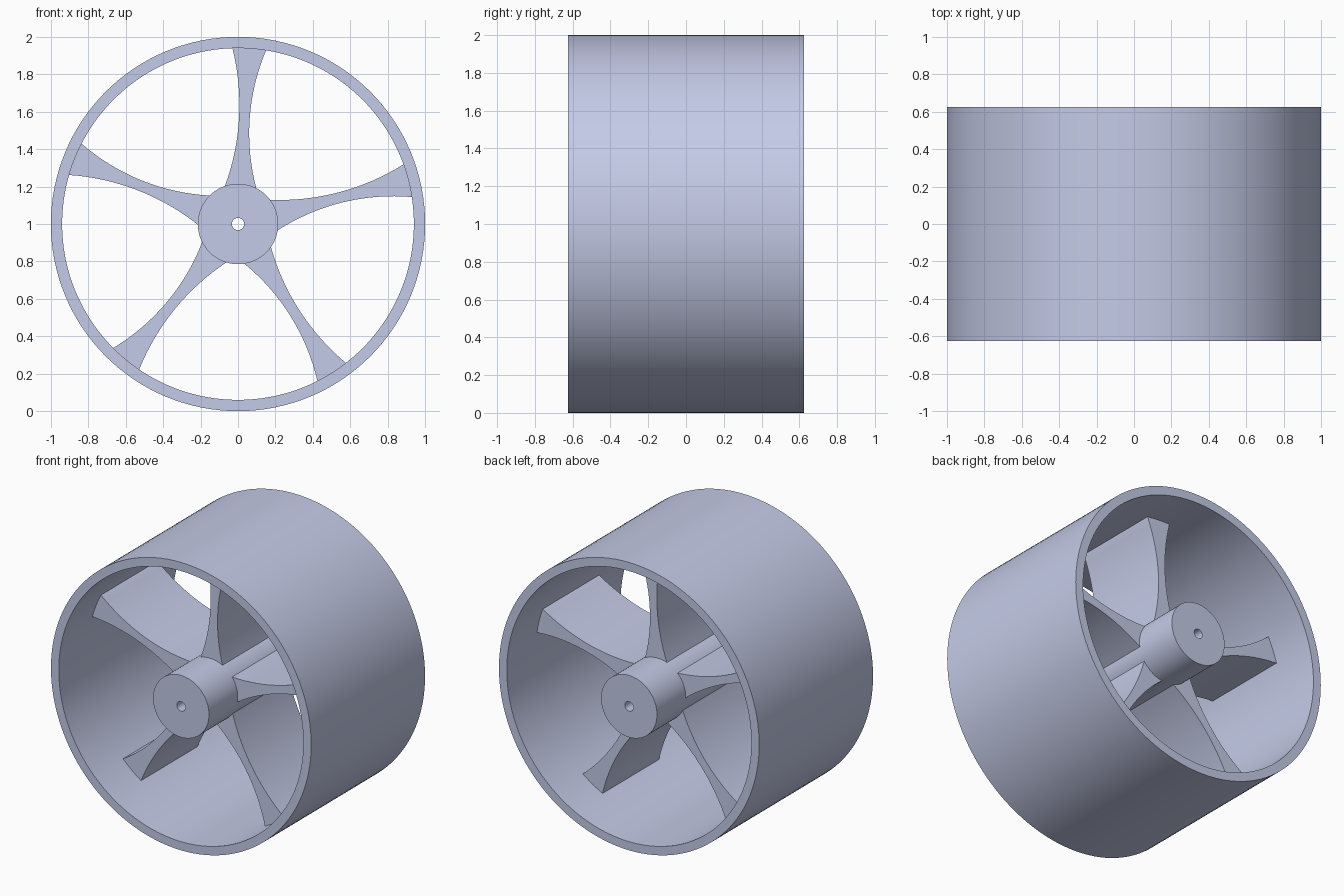
import bpy
import bmesh
import math
from mathutils import Vector, Matrix

cube = bpy.data.objects.get("Cube")
if cube:
    bpy.data.objects.remove(cube, do_unlink=True)

HALF_WIDTH = 0.625      # rim and hub, along y
SPOKE_HALF = 0.31       # spokes, along y
CENTRE = Vector((0, 0, 1))

metal = bpy.data.materials.new("pale_blue_grey")
colour = (0.591, 0.638, 0.855, 1)
metal.diffuse_color = colour
metal.use_nodes = True
metal.node_tree.nodes["Principled BSDF"].inputs["Base Color"].default_value = colour


def finish(name, bm):
    """Turn a bmesh into a smooth-shaded object with sharp edges kept."""
    bmesh.ops.recalc_face_normals(bm, faces=bm.faces)
    mesh = bpy.data.meshes.new(name)
    bm.to_mesh(mesh)
    bm.free()
    mesh.materials.append(metal)
    obj = bpy.data.objects.new(name, mesh)
    obj.location = CENTRE
    bpy.context.collection.objects.link(obj)
    bpy.ops.object.select_all(action='DESELECT')
    obj.select_set(True)
    bpy.context.view_layer.objects.active = obj
    bpy.ops.object.shade_smooth_by_angle(angle=math.radians(30))
    return obj


def tube(name, outer, inner, half, steps):
    """Spin a rectangular section around the y axis."""
    bm = bmesh.new()
    section = [(inner, -half), (outer, -half), (outer, half), (inner, half)]
    verts = [bm.verts.new((r, y, 0)) for r, y in section]
    edges = [bm.edges.new((verts[i], verts[(i + 1) % 4])) for i in range(4)]
    bmesh.ops.spin(bm, geom=verts + edges, cent=(0, 0, 0), axis=(0, 1, 0),
                   angle=math.tau, steps=steps, use_merge=True)
    bmesh.ops.remove_doubles(bm, verts=bm.verts, dist=1e-5)
    return finish(name, bm)


def arc(a, b, c, steps=16):
    """Points on the circle from a through b to c, in the x-z plane."""
    (ax, az), (bx, bz), (cx, cz) = a, b, c
    d = 2 * (ax * (bz - cz) + bx * (cz - az) + cx * (az - bz))
    sa, sb, sc = ax * ax + az * az, bx * bx + bz * bz, cx * cx + cz * cz
    ox = (sa * (bz - cz) + sb * (cz - az) + sc * (az - bz)) / d
    oz = (sa * (cx - bx) + sb * (ax - cx) + sc * (bx - ax)) / d
    radius = math.hypot(ax - ox, az - oz)
    start = math.atan2(az - oz, ax - ox)
    sweep = math.atan2(cz - oz, cx - ox) - start
    sweep = (sweep + math.pi) % math.tau - math.pi
    return [(ox + radius * math.cos(start + sweep * i / steps),
             oz + radius * math.sin(start + sweep * i / steps))
            for i in range(steps + 1)]


def spoke(name, angle):
    """Extrude the waisted spoke outline; its ends sink into hub and rim."""
    left = arc((-0.07, 0.203), (0.005, 0.556), (-0.03, 0.94))
    right = arc((0.15, 0.928), (0.062, 0.556), (0.098, 0.19))
    outline = left + [(-0.031, 0.97), (0.155, 0.957)] + right + [(0.08, 0.16), (-0.055, 0.165)]
    bm = bmesh.new()
    face = bm.faces.new([bm.verts.new((x, -SPOKE_HALF, z)) for x, z in outline])
    grown = bmesh.ops.extrude_face_region(bm, geom=[face], use_keep_orig=True)
    top = [v for v in grown["geom"] if isinstance(v, bmesh.types.BMVert)]
    bmesh.ops.translate(bm, verts=top, vec=(0, 2 * SPOKE_HALF, 0))
    bmesh.ops.rotate(bm, verts=bm.verts, cent=(0, 0, 0),
                     matrix=Matrix.Rotation(angle, 3, 'Y'))
    return finish(name, bm)


# Wide outer rim and full-length hub with its axle hole
tube("rim", 1.0, 0.94, HALF_WIDTH, 128)
tube("hub", 0.215, 0.033, HALF_WIDTH, 64)

# Five evenly spaced spokes
for i in range(5):
    spoke(f"spoke_{i + 1}", math.tau * i / 5)
